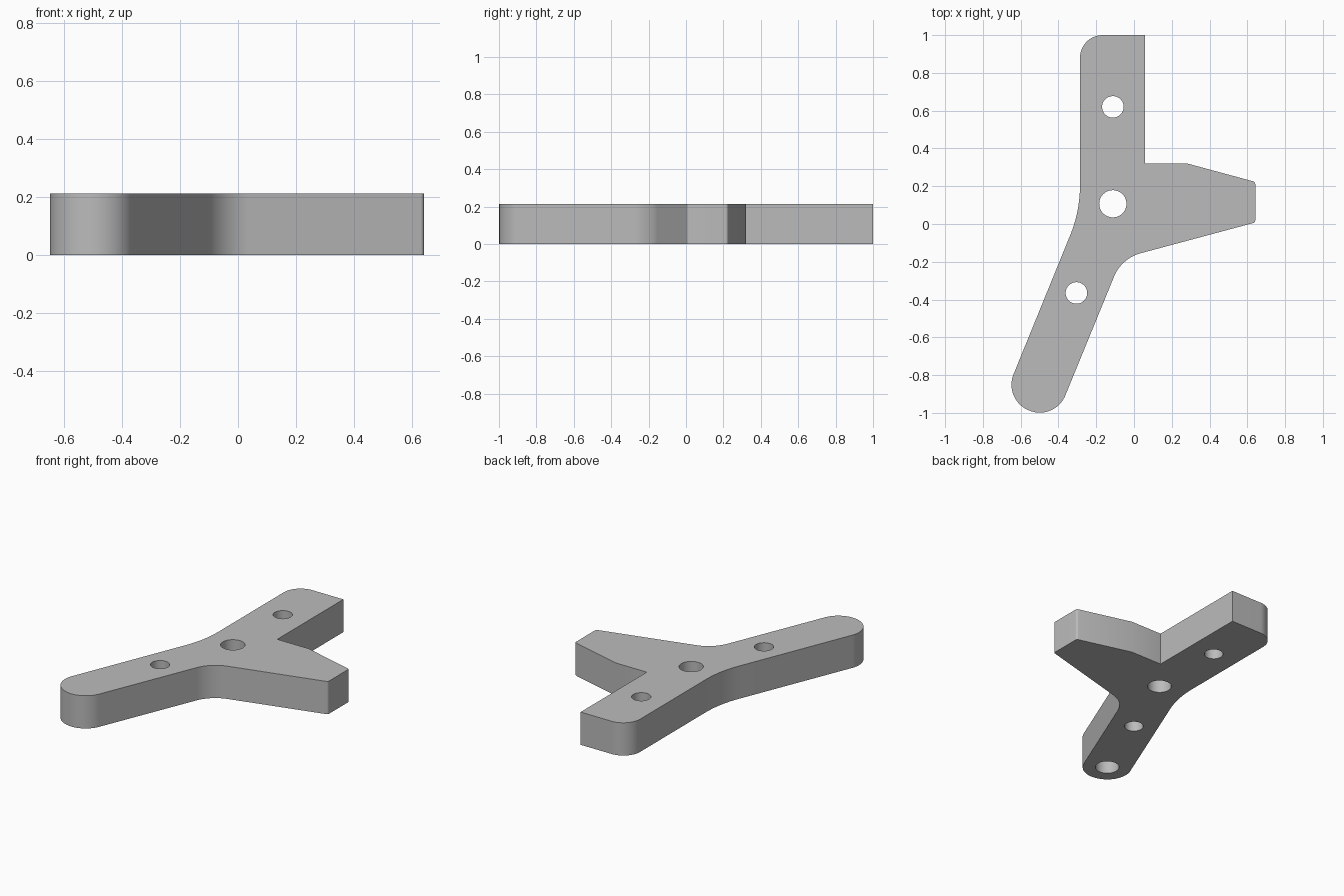
import bpy, bmesh, math
from mathutils import Vector

if "Cube" in bpy.data.objects:
    bpy.data.objects.remove(bpy.data.objects["Cube"])

HEIGHT = 0.213
BLIND_DEPTH = 0.15

grey = bpy.data.materials.new("plain_grey")
grey.use_nodes = True
colour = (0.5, 0.5, 0.5, 1)
grey.diffuse_color = colour
grey.node_tree.nodes["Principled BSDF"].inputs["Base Color"].default_value = colour


def rounded(corners, steps=16):
    """Replace each (x, y, radius) corner by a tangent arc."""
    points = []
    for i, (x, y, r) in enumerate(corners):
        p = Vector((x, y))
        if r == 0:
            points.append(p)
            continue
        a = (Vector(corners[i - 1][:2]) - p).normalized()
        b = (Vector(corners[(i + 1) % len(corners)][:2]) - p).normalized()
        half = math.acos(a.dot(b)) / 2
        centre = p + (a + b).normalized() * (r / math.sin(half))
        start = p + a * (r / math.tan(half)) - centre
        end = p + b * (r / math.tan(half)) - centre
        for k in range(steps + 1):
            points.append(centre + start.lerp(end, k / steps).normalized() * r)
    return points


def circle(x, y, r, sides=48):
    angles = [math.tau * k / sides for k in range(sides)]
    return [Vector((x + r * math.cos(t), y + r * math.sin(t))) for t in angles]


def ring(bm, points, z):
    """Closed loop of edges at one height."""
    verts = [bm.verts.new((p.x, p.y, z)) for p in points]
    edges = [bm.edges.new((v, verts[i - 1])) for i, v in enumerate(verts)]
    return verts, edges


def wall(bm, points, low, high):
    """Upright wall between two loops; returns both loops' edges and the upper verts."""
    lower, lower_edges = ring(bm, points, low)
    upper, upper_edges = ring(bm, points, high)
    for i in range(len(points)):
        bm.faces.new((lower[i - 1], lower[i], upper[i], upper[i - 1]))
    return lower_edges, upper_edges, upper


# Three-armed plate, outline counter-clockwise from the straight arm's top
outline = rounded([
    (0.058, 1, 0), (-0.286, 1, 0.12),           # straight arm end
    (-0.286, 0.068, 0.7),                       # gentle outer bend
    (-0.693, -0.931, 0.146), (-0.419, -1.043, 0.146),  # round end of slanted arm
    (-0.066, -0.182, 0.21),                     # inner bend
    (0.642, 0.008, 0.015), (0.642, 0.223, 0.015),      # tapered side arm tip
    (0.283, 0.32, 0), (0.058, 0.32, 0),         # square notch
])
through_holes = [(-0.112, 0.62, 0.057), (-0.112, 0.107, 0.072), (-0.305, -0.365, 0.057)]

bm = bmesh.new()
bottom, top, _ = wall(bm, outline, 0, HEIGHT)
for hole in through_holes:
    low, high, _ = wall(bm, circle(*hole), 0, HEIGHT)
    bottom += low
    top += high

# Blind hole in the underside of the slanted arm
low, _, rim = wall(bm, circle(-0.5, -0.85, 0.072), 0, BLIND_DEPTH)
bottom += low
bm.faces.new(rim)

# Flat caps around the holes
for edges in (bottom, top):
    bmesh.ops.triangle_fill(bm, edges=edges, use_beauty=True, use_dissolve=False)
bmesh.ops.recalc_face_normals(bm, faces=bm.faces)

mesh = bpy.data.meshes.new("bracket_plate")
bm.to_mesh(mesh)
bm.free()
mesh.materials.append(grey)
plate = bpy.data.objects.new("bracket_plate", mesh)
bpy.context.collection.objects.link(plate)

bpy.ops.object.select_all(action="DESELECT")
plate.select_set(True)
bpy.context.view_layer.objects.active = plate
bpy.ops.object.shade_smooth_by_angle(angle=math.radians(30))
